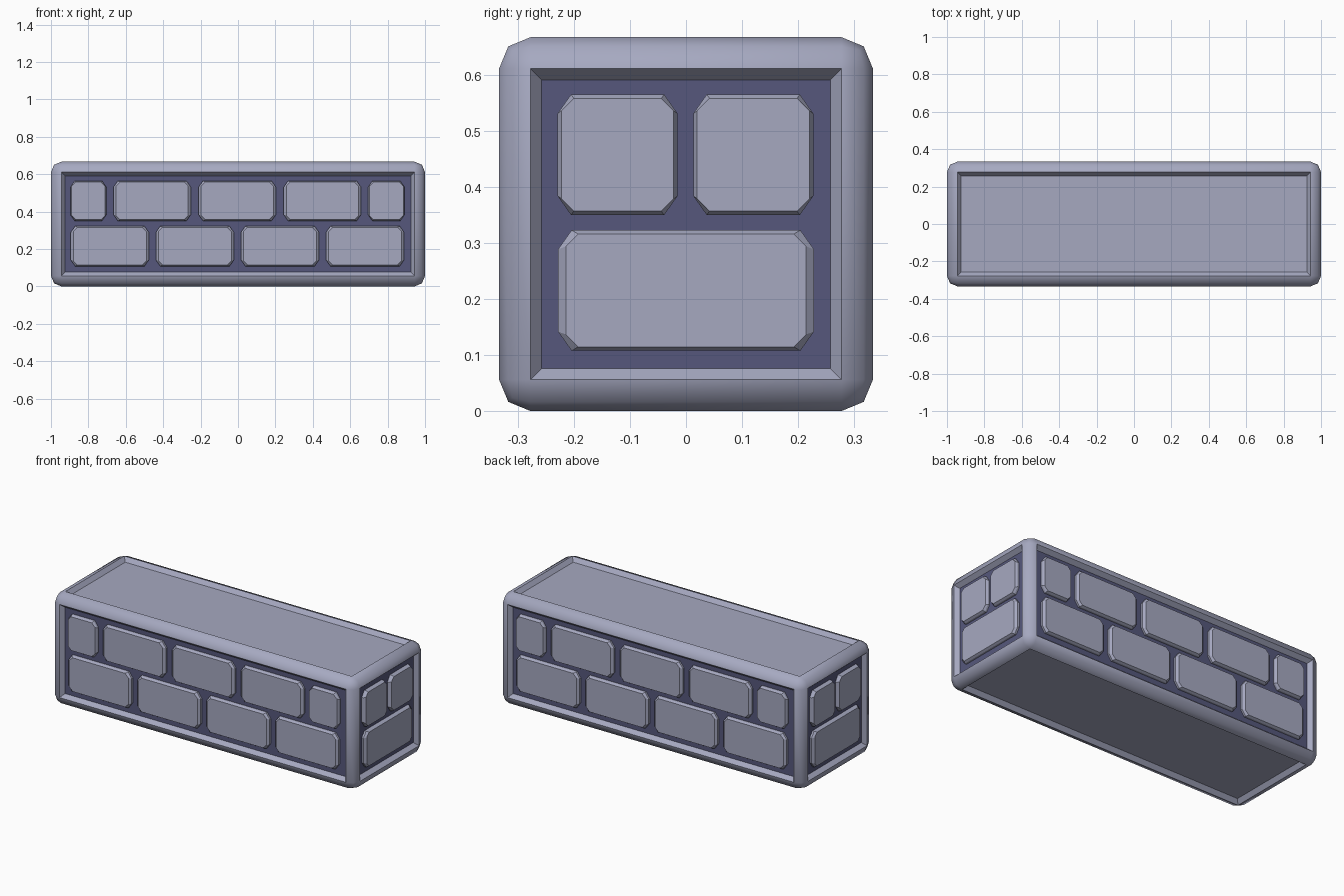
import bpy, bmesh
from math import radians
from mathutils import Matrix

if "Cube" in bpy.data.objects:
    bpy.data.objects.remove(bpy.data.objects["Cube"], do_unlink=True)

HALF_X, HALF_Y, MID_Z = 1.0, 0.3333, 0.3333
BEVEL = 0.056        # rounded frame edge
RECESS = 0.024       # depth of the sunk panels
BRICK_TOP = 0.001    # brick faces sit just inside the frame


def material(name, rgb):
    m = bpy.data.materials.new(name)
    m.use_nodes = True
    m.diffuse_color = (*rgb, 1)
    m.node_tree.nodes["Principled BSDF"].inputs["Base Color"].default_value = (*rgb, 1)
    return m


STONE = material("grey stone", (0.38, 0.395, 0.53))
MORTAR = material("dark mortar", (0.093, 0.097, 0.20))


def finish(bm, name, mats):
    bmesh.ops.recalc_face_normals(bm, faces=bm.faces)
    mesh = bpy.data.meshes.new(name)
    bm.to_mesh(mesh)
    bm.free()
    for m in mats:
        mesh.materials.append(m)
    obj = bpy.data.objects.new(name, mesh)
    bpy.context.collection.objects.link(obj)


# Frame: bevelled block with all six faces sunk in, side floors in mortar
bm = bmesh.new()
bmesh.ops.create_cube(bm, size=2)
bmesh.ops.scale(bm, vec=(HALF_X, HALF_Y, MID_Z), verts=bm.verts)
bmesh.ops.translate(bm, vec=(0, 0, MID_Z), verts=bm.verts)
bmesh.ops.bevel(bm, geom=bm.edges[:], offset=BEVEL, segments=2, profile=0.5,
                affect='EDGES')
panels = sorted(bm.faces, key=lambda f: f.calc_area())[-6:]
for f in bm.faces:
    f.smooth = f not in panels
slopes = bmesh.ops.inset_individual(bm, faces=panels, thickness=0.02, depth=-RECESS,
                                    use_even_offset=True)["faces"]
for f in slopes:
    f.smooth = False
for f in panels:
    if abs(f.normal.z) < 0.5:
        f.material_index = 1
finish(bm, "frame", [STONE, MORTAR])


def octagon(a, b, ca, cb):
    """Rectangle of half sizes a, b with its corners cut by ca, cb."""
    return [(a, b - cb), (a - ca, b), (ca - a, b), (-a, b - cb),
            (-a, cb - b), (ca - a, -b), (a - ca, -b), (a, cb - b)]


def brick(name, u, z, width, height, angle, face_dist):
    """Chamfered brick on the wall found by turning the front by angle."""
    a, b = width / 2, height / 2
    edge = 0.014 if width > 0.3 else 0.007
    top = face_dist - BRICK_TOP
    base = octagon(a, b, 0.024, 0.034)
    layers = [(face_dist - RECESS - 0.01, base),
              (top - 0.012, base),
              (top, octagon(a - edge, b - 0.007, 0.022, 0.022))]
    bm = bmesh.new()
    rings = [[bm.verts.new((u + p, -d, z + q)) for p, q in ring] for d, ring in layers]
    for low, high in zip(rings, rings[1:]):
        for i in range(8):
            j = (i + 1) % 8
            bm.faces.new((low[i], low[j], high[j], high[i]))
    bm.faces.new(rings[0])
    bm.faces.new(rings[-1])
    bmesh.ops.transform(bm, matrix=Matrix.Rotation(radians(angle), 4, 'Z'), verts=bm.verts)
    finish(bm, name, [STONE])


# Brick rows: (centre along the wall, width)
LOW_Z, HIGH_Z, ROW_H = 0.215, 0.457, 0.215
long_low = [(k * 0.455 - 0.003, 0.418) for k in (-1.5, -0.5, 0.5, 1.5)]
long_high = [(-0.8, 0.193)] + [(k * 0.455 - 0.004, 0.414) for k in (-1, 0, 1)] + [(0.793, 0.196)]
end_low = [(0, 0.456)]
end_high = [(-0.122, 0.214), (0.12, 0.214)]

walls = [("front", 0, HALF_Y, long_low, long_high),
         ("left", 90, HALF_X, end_low, end_high),
         ("back", 180, HALF_Y, long_low, long_high),
         ("right", 270, HALF_X, end_low, end_high)]
for side, angle, dist, low, high in walls:
    for row, z, bricks in (("lower", LOW_Z, low), ("upper", HIGH_Z, high)):
        for n, (u, width) in enumerate(bricks, 1):
            brick(f"{side}_{row}_brick_{n}", u, z, width, ROW_H, angle, dist)
